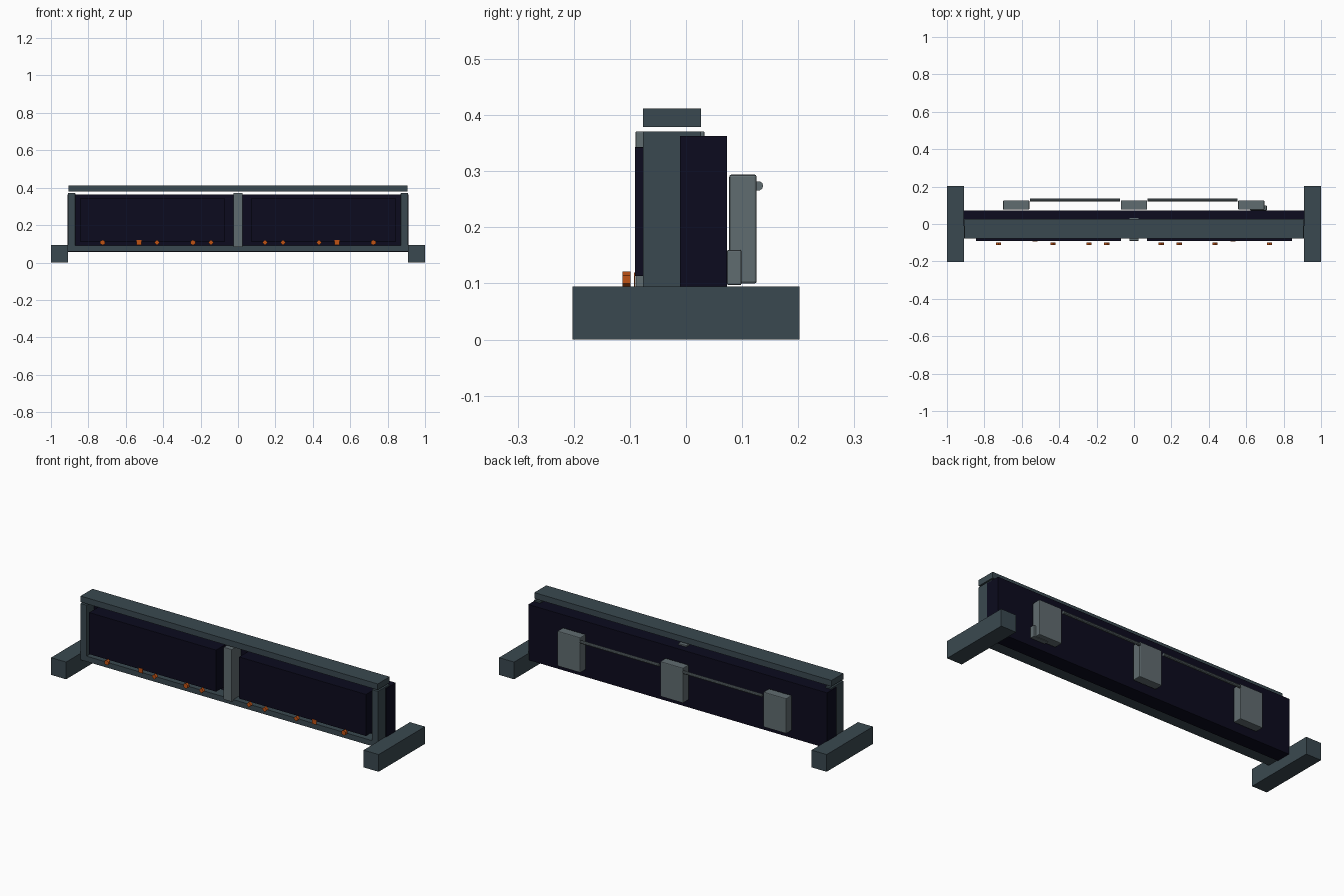
import bpy, bmesh, math
from mathutils import Matrix

if "Cube" in bpy.data.objects:
    bpy.data.objects.remove(bpy.data.objects["Cube"])


def mat(name, rgb):
    m = bpy.data.materials.new(name)
    m.diffuse_color = (*rgb, 1)
    m.use_nodes = True
    m.node_tree.nodes["Principled BSDF"].inputs["Base Color"].default_value = m.diffuse_color
    return m


SLATE = mat("slate frame", (0.042, 0.066, 0.080))
NAVY = mat("dark navy", (0.0035, 0.0033, 0.013))
GREY = mat("mid grey", (0.118, 0.150, 0.162))
ORANGE = mat("burnt orange", (0.53, 0.085, 0.007))


def finish(bm, name, m, bevel=0):
    me = bpy.data.meshes.new(name)
    bm.to_mesh(me)
    bm.free()
    me.materials.append(m)
    ob = bpy.data.objects.new(name, me)
    bpy.context.collection.objects.link(ob)
    if bevel:
        b = ob.modifiers.new("bevel", 'BEVEL')
        b.width, b.segments = bevel, 2
    return ob


def box(name, m, x, y, z, bevel=0):
    """Box from (min, max) ranges."""
    bm = bmesh.new()
    bmesh.ops.create_cube(bm, size=1)
    for v in bm.verts:
        for i, r in enumerate((x, y, z)):
            v.co[i] = r[0] if v.co[i] < 0 else r[1]
    return finish(bm, name, m, bevel)


def prism(name, m, centre, radius, length, sides, axis, turn=0):
    """Prism running along the x or y axis."""
    bm = bmesh.new()
    bmesh.ops.create_cone(bm, cap_ends=True, segments=sides, radius1=radius,
                          radius2=radius, depth=length)
    tilt = Matrix.Rotation(math.pi / 2, 4, 'Y' if axis == 'x' else 'X')
    bm.transform(Matrix.Translation(centre) @ tilt @ Matrix.Rotation(turn, 4, 'Z'))
    return finish(bm, name, m)


# frame: feet, side posts, lower rail, top bar
for side, s in (("left", -1), ("right", 1)):
    box(side + "_foot", SLATE, sorted((s * 0.908, s)), (-0.202, 0.202), (0, 0.095))
    box(side + "_post", SLATE, sorted((s * 0.87, s * 0.908)), (-0.077, 0.027), (0.06, 0.371), 0.001)
    # raised front panel
    box(side + "_front_panel", NAVY, sorted((s * 0.07, s * 0.845)), (-0.091, -0.011), (0.113, 0.343), 0.001)
box("lower_rail", SLATE, (-0.908, 0.908), (-0.077, 0.027), (0.06, 0.09))
box("top_bar", SLATE, (-0.907, 0.907), (-0.077, 0.027), (0.379, 0.412))

# main cabinet and centre post
box("cabinet", NAVY, (-0.912, 0.912), (-0.011, 0.073), (0.056, 0.363), 0.001)
box("centre_post", GREY, (-0.025, 0.025), (-0.09, 0.033), (0.082, 0.371), 0.002)

# rear equipment boxes joined by conduits
for name, x in (("left", -0.63), ("centre", 0), ("right", 0.627)):
    box(name + "_rear_box", GREY, (x - 0.07, x + 0.07), (0.077, 0.126), (0.1, 0.294), 0.004)
for name, x in (("left", -0.315), ("right", 0.313)):
    prism(name + "_conduit", GREY, (x, 0.129, 0.274), 0.0085, 0.48, 10, 'x')
box("small_rear_box", GREY, (0.62, 0.71), (0.073, 0.099), (0.097, 0.16), 0.003)

# orange buttons along the lower edge
for s in (-1, 1):
    for x, sides in ((0.145, 4), (0.241, 6 if s < 0 else 4), (0.433, 4), (0.724, 6)):
        prism("button", ORANGE, (s * x, -0.106, 0.107), 0.0145, 0.015, sides, 'y')
    box("button_plate", ORANGE, (s * 0.53 - 0.013, s * 0.53 + 0.013), (-0.093, -0.091), (0.095, 0.12))
